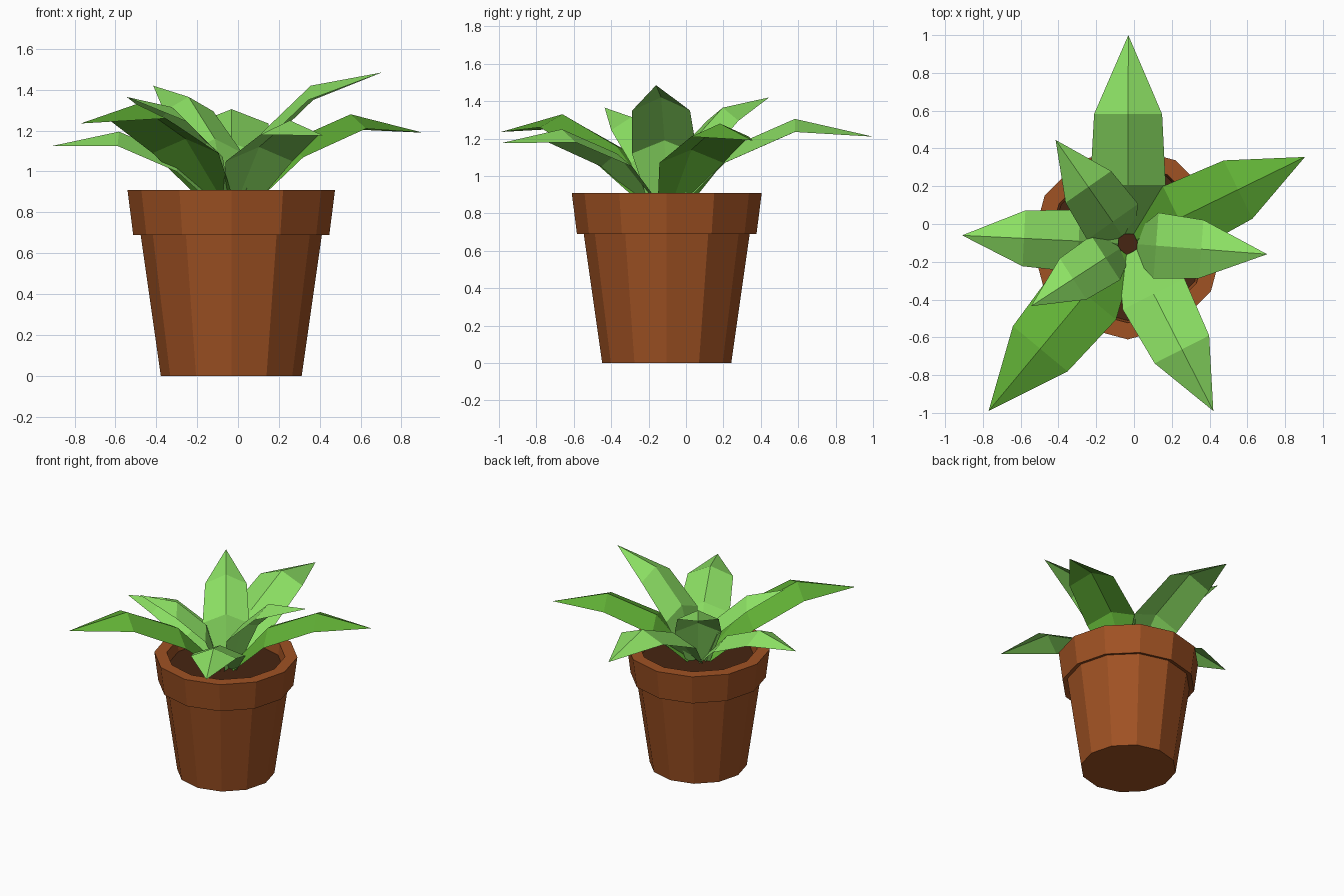
import bpy, bmesh, math
from mathutils import Vector

if "Cube" in bpy.data.objects:
    bpy.data.objects.remove(bpy.data.objects["Cube"])

CX, CY = -0.033, -0.103   # centre of the pot
SIDES = 12


def material(name, rgb):
    m = bpy.data.materials.new(name)
    m.diffuse_color = (*rgb, 1)
    m.use_nodes = True
    m.node_tree.nodes["Principled BSDF"].inputs["Base Color"].default_value = m.diffuse_color
    return m


terracotta = material("terracotta", (0.35, 0.084, 0.017))
soil_brown = material("soil brown", (0.062, 0.018, 0.006))
light_green = material("light green", (0.26, 0.74, 0.125))
deep_green = material("deep green", (0.12, 0.44, 0.036))


def finish(name, bm, mat):
    me = bpy.data.meshes.new(name)
    bm.to_mesh(me)
    bm.free()
    me.materials.append(mat)
    ob = bpy.data.objects.new(name, me)
    bpy.context.collection.objects.link(ob)
    return ob


def lathe(name, profile, mat):
    """Turn a (radius, z) profile into a closed twelve-sided solid."""
    bm = bmesh.new()
    rings = []
    for r, z in profile:
        rings.append([bm.verts.new((CX + r * math.cos(2 * math.pi * i / SIDES),
                                    CY + r * math.sin(2 * math.pi * i / SIDES), z))
                      for i in range(SIDES)])
    for a, b in zip(rings, rings[1:]):
        for i in range(SIDES):
            j = (i + 1) % SIDES
            bm.faces.new((a[i], a[j], b[j], b[i]))
    bm.faces.new(rings[0][::-1])
    bm.faces.new(rings[-1])
    bmesh.ops.recalc_face_normals(bm, faces=bm.faces)
    return finish(name, bm, mat)


def leaf(name, tip, rows, mat):
    """Ridged leaf: rows of (distance, half width, ridge z, edge drop), then the tip."""
    bm = bmesh.new()
    origin = Vector((CX, CY, 0))
    d = Vector((tip[0] - CX, tip[1] - CY, 0)).normalized()
    side = Vector((-d.y, d.x, 0))
    strips = []
    for r, w, z, drop in rows:
        c = origin + d * r
        strips.append([bm.verts.new(c + side * w * s + Vector((0, 0, z - drop * abs(s))))
                       for s in (1, 0, -1)])
    for a, b in zip(strips, strips[1:]):
        for i in (0, 1):
            bm.faces.new((a[i], a[i + 1], b[i + 1], b[i]))
    point = bm.verts.new(tip)
    for i in (0, 1):
        bm.faces.new((strips[-1][i], strips[-1][i + 1], point))
    return finish(name, bm, mat)


# Pot with overhanging rim and hollow top
lathe("pot", [(0.345, 0), (0.445, 0.70), (0.48, 0.69), (0.508, 0.91),
              (0.42, 0.91), (0.405, 0.80)], terracotta)

# Soil
lathe("soil", [(0.40, 0.78), (0.408, 0.825)], soil_brown)

# Leaves: name, tip, wide row (r, half width, z), bend row (r, half width, z), colour
LEAVES = [
    ("back_leaf", (-0.03, 1.0, 1.21), (0.31, 0.20, 1.14), (0.685, 0.18, 1.305), light_green),
    ("right_back_leaf", (0.905, 0.355, 1.19), (0.30, 0.19, 1.14), (0.65, 0.172, 1.28), deep_green),
    ("right_leaf", (0.705, -0.16, 1.485), (0.15, 0.175, 1.19), (0.39, 0.155, 1.42), light_green),
    ("front_right_leaf", (0.42, -0.99, 1.175), (0.30, 0.183, 1.12), (0.63, 0.162, 1.25), light_green),
    ("front_left_leaf", (-0.77, -0.99, 1.235), (0.35, 0.21, 1.16), (0.725, 0.188, 1.33), deep_green),
    ("inner_left_leaf", (-0.545, -0.435, 1.365), (0.14, 0.14, 1.14), (0.345, 0.13, 1.315), light_green),
    ("left_leaf", (-0.91, -0.06, 1.125), (0.26, 0.165, 1.07), (0.55, 0.148, 1.195), light_green),
    ("inner_back_leaf", (-0.415, 0.445, 1.42), (0.14, 0.165, 1.16), (0.365, 0.147, 1.365), light_green),
]
for name, tip, wide, bend, mat in LEAVES:
    rows = [(0.05, 0.08, 0.84, 0.03), (*wide, 0.07), (*bend, 0.07)]
    leaf(name, tip, rows, mat)
